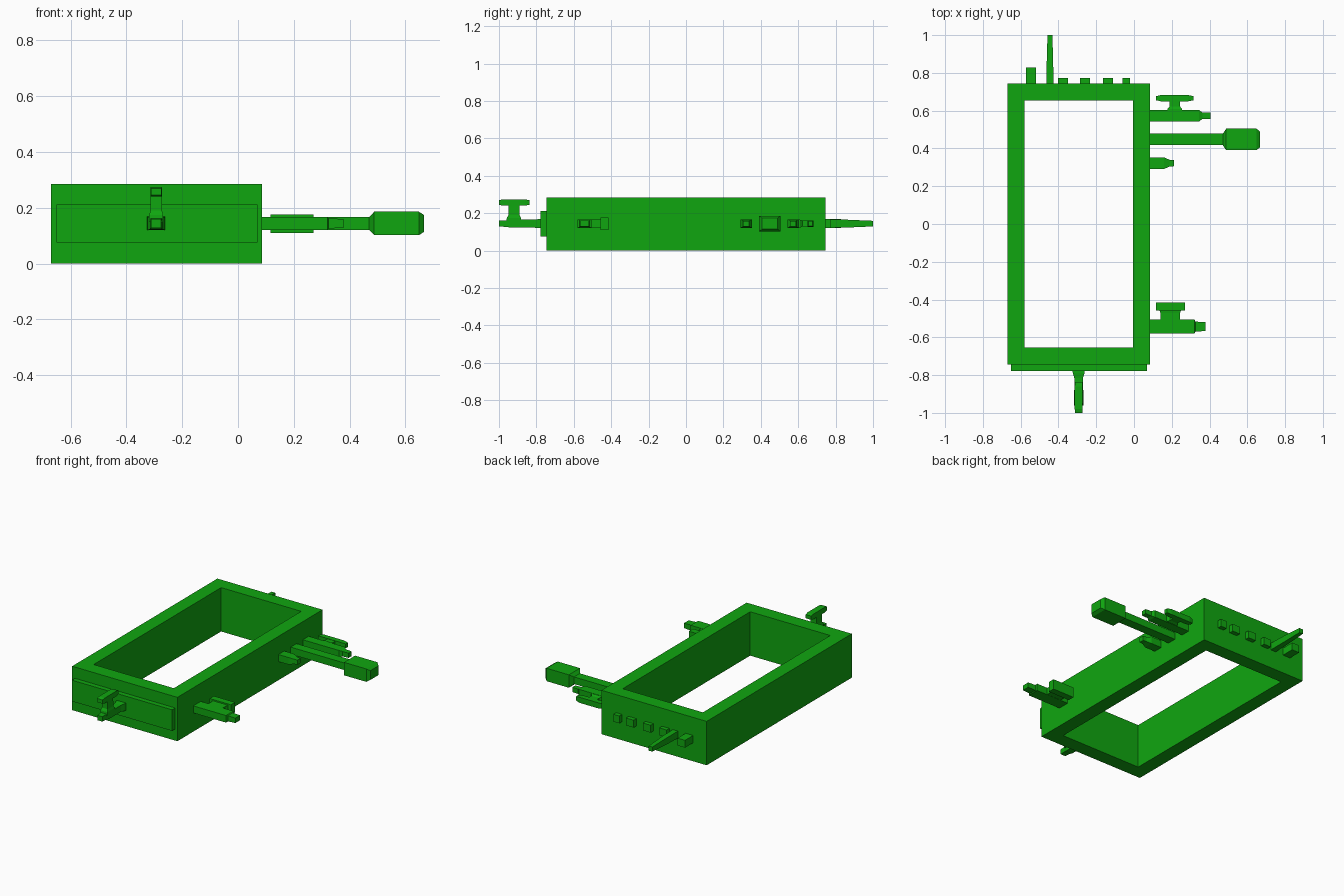
import bpy, bmesh

green = bpy.data.materials.new("green_paint")
green.diffuse_color = (0.005, 0.38, 0.005, 1)
ZC = 0.144  # shared height of all fittings


def finish(name, bm):
    bmesh.ops.recalc_face_normals(bm, faces=bm.faces)
    me = bpy.data.meshes.new(name)
    bm.to_mesh(me)
    bm.free()
    me.materials.append(green)
    ob = bpy.data.objects.new(name, me)
    bpy.context.collection.objects.link(ob)
    return ob


def loft(name, axis, centre, sections):
    """Rectangular sections (position, half width, half height) swept along an axis."""
    k = "xyz".index(axis)
    u, v = [i for i in range(3) if i != k]
    bm = bmesh.new()
    rings = []
    for t, a, b in sections:
        ring = []
        for su, sv in ((-1, -1), (1, -1), (1, 1), (-1, 1)):
            p = [0, 0, 0]
            p[k], p[u], p[v] = t, centre[0] + su * a, centre[1] + sv * b
            ring.append(bm.verts.new(p))
        rings.append(ring)
    for r, s in zip(rings, rings[1:]):
        for i in range(4):
            j = (i + 1) % 4
            bm.faces.new((r[i], r[j], s[j], s[i]))
    bm.faces.new(rings[0])
    bm.faces.new(rings[-1])
    return finish(name, bm)


def box(name, x0, x1, y0, y1, z0, z1):
    return loft(name, "z", ((x0 + x1) / 2, (y0 + y1) / 2),
                [(z, (x1 - x0) / 2, (y1 - y0) / 2) for z in (z0, z1)])


# Open rectangular frame
bm = bmesh.new()
loops = []
for x0, x1, y0, y1 in ((-0.67, 0.086, -0.745, 0.745), (-0.58, -0.004, -0.653, 0.655)):
    for z in (0, 0.285):
        loops.append([bm.verts.new((x, y, z)) for x, y in
                      ((x0, y0), (x1, y0), (x1, y1), (x0, y1))])
ob_, ot, ib, it = loops
for r, s in ((ob_, ot), (ot, it), (it, ib), (ib, ob_)):
    for i in range(4):
        j = (i + 1) % 4
        bm.faces.new((r[i], r[j], s[j], s[i]))
finish("frame", bm)

# Front plate
box("front_plate", -0.65, 0.07, -0.777, -0.74, 0.075, 0.212)

# Front tap: spout, upright stem, handle
loft("front_tap_spout", "y", (-0.293, ZC),
     [(-0.77, 0.033, 0.024), (-0.79, 0.031, 0.024), (-0.815, 0.023, 0.021),
      (-0.94, 0.023, 0.021), (-0.965, 0.019, 0.017), (-1.0, 0.018, 0.016)])
loft("front_tap_stem", "z", (-0.293, -0.92),
     [(0.15, 0.025, 0.04), (0.175, 0.025, 0.038), (0.19, 0.021, 0.029), (0.245, 0.02, 0.029)])
loft("front_tap_handle", "y", (-0.293, 0.257),
     [(-1.0, 0.019, 0.012), (-0.98, 0.021, 0.017), (-0.86, 0.021, 0.017), (-0.837, 0.019, 0.012)])

# Upper right tap
loft("upper_tap_spout", "x", (0.573, ZC),
     [(0.08, 0.03, 0.023), (0.345, 0.03, 0.023), (0.362, 0.017, 0.016), (0.405, 0.016, 0.015)])
loft("upper_tap_stem", "y", (0.216, ZC),
     [(0.59, 0.04, 0.022), (0.61, 0.038, 0.021), (0.622, 0.028, 0.016), (0.655, 0.028, 0.016)])
loft("upper_tap_handle", "x", (0.666, ZC),
     [(0.117, 0.011, 0.014), (0.145, 0.017, 0.018), (0.285, 0.017, 0.018), (0.315, 0.011, 0.014)])

# Long bar with thick grip
loft("grip_bar", "x", (0.448, ZC),
     [(0.08, 0.03, 0.023), (0.47, 0.03, 0.023), (0.488, 0.057, 0.042),
      (0.648, 0.057, 0.042), (0.667, 0.042, 0.03)])

# Short nozzle
loft("short_nozzle", "x", (0.322, ZC),
     [(0.08, 0.03, 0.023), (0.16, 0.03, 0.023), (0.188, 0.018, 0.016), (0.213, 0.016, 0.015)])

# Lower right tap
loft("lower_tap_spout", "x", (-0.543, ZC),
     [(0.08, 0.038, 0.023), (0.32, 0.038, 0.023), (0.325, 0.026, 0.018), (0.378, 0.024, 0.016)])
loft("lower_tap_stem", "y", (0.192, ZC),
     [(-0.52, 0.052, 0.022), (-0.47, 0.052, 0.022), (-0.45, 0.06, 0.024)])
box("lower_tap_handle", 0.117, 0.27, -0.458, -0.415, 0.11, 0.176)

# Rear spike
loft("rear_spike", "y", (-0.445, ZC),
     [(0.74, 0.019, 0.023), (0.86, 0.017, 0.021), (1.0, 0.013, 0.015)])

# Rear stubs: x range and depth
for n, (x0, x1, y1) in enumerate(((-0.573, -0.52, 0.829), (-0.402, -0.35, 0.773),
                                  (-0.287, -0.232, 0.773), (-0.165, -0.11, 0.773),
                                  (-0.062, -0.02, 0.773))):
    box(f"rear_stub_{n + 1}", x0, x1, 0.74, y1, ZC - 0.024, ZC + 0.024)
